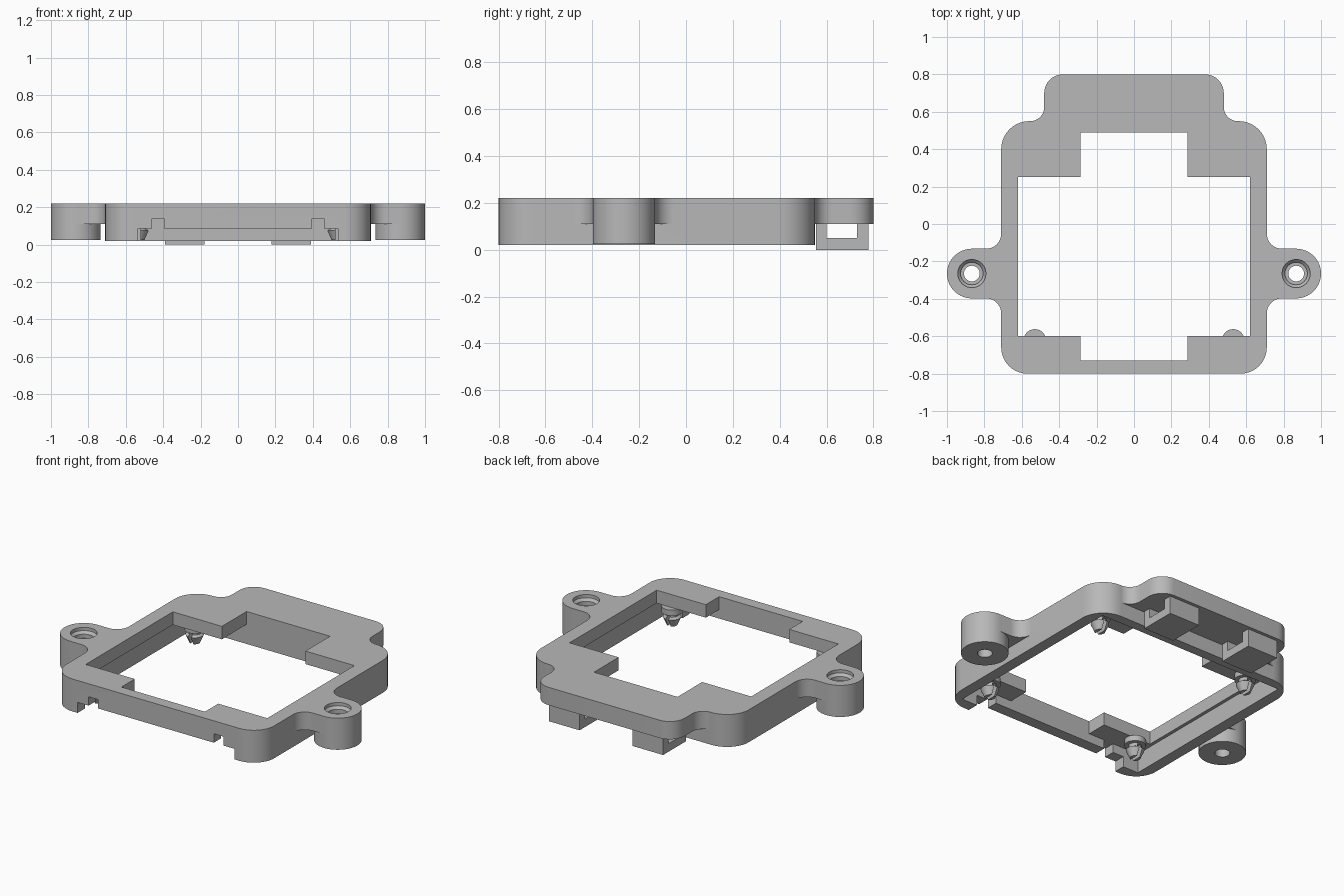
import bpy, bmesh
from math import pi, cos, sin, tan, radians
from mathutils import Vector, Matrix

if "Cube" in bpy.data.objects:
    bpy.data.objects.remove(bpy.data.objects["Cube"], do_unlink=True)

grey = bpy.data.materials.new("grey plastic")
grey.use_nodes = True
color = (0.48, 0.48, 0.48, 1)
grey.diffuse_color = color
grey.node_tree.nodes["Principled BSDF"].inputs["Base Color"].default_value = color

TOP, PLATE, STEP, BASE = 0.22, 0.14, 0.11, 0.02


def finish(name, bm):
    bmesh.ops.remove_doubles(bm, verts=bm.verts, dist=1e-4)
    bmesh.ops.recalc_face_normals(bm, faces=bm.faces)
    mesh = bpy.data.meshes.new(name)
    bm.to_mesh(mesh)
    bm.free()
    mesh.materials.append(grey)
    ob = bpy.data.objects.new(name, mesh)
    bpy.context.collection.objects.link(ob)
    return ob


def prism(name, pts, z0, z1, matrix=None):
    """Extrude a 2D outline from z0 to z1."""
    bm = bmesh.new()
    face = bm.faces.new([bm.verts.new((x, y, z0)) for x, y in pts])
    out = bmesh.ops.extrude_face_region(bm, geom=[face])["geom"]
    bmesh.ops.translate(bm, vec=(0, 0, z1 - z0),
                        verts=[v for v in out if isinstance(v, bmesh.types.BMVert)])
    if matrix:
        bm.transform(matrix)
    return finish(name, bm)


def box(name, x0, x1, y0, y1, z0, z1):
    return prism(name, [(x0, y0), (x1, y0), (x1, y1), (x0, y1)], z0, z1)


def lathe(name, profile, x, y, closed=False, steps=40):
    """Spin a list of (radius, z) about a vertical axis."""
    bm = bmesh.new()
    vs = [bm.verts.new((r, 0, z)) for r, z in profile]
    es = [bm.edges.new(p) for p in zip(vs, vs[1:])]
    if closed:
        es.append(bm.edges.new((vs[-1], vs[0])))
    bmesh.ops.spin(bm, geom=vs + es, cent=(0, 0, 0), axis=(0, 0, 1),
                   angle=2 * pi, steps=steps)
    bmesh.ops.translate(bm, vec=(x, y, 0), verts=bm.verts)
    return finish(name, bm)


def cut(ob, cutter):
    mod = ob.modifiers.new("cut", "BOOLEAN")
    mod.operation, mod.solver, mod.object = "DIFFERENCE", "EXACT", cutter
    bpy.context.view_layer.objects.active = ob
    bpy.ops.object.modifier_apply(modifier=mod.name)
    bpy.data.objects.remove(cutter, do_unlink=True)


def rounded(corners, steps=10):
    """Replace each (x, y, radius) corner by a tangent arc."""
    pts = []
    n = len(corners)
    for i, (x, y, r) in enumerate(corners):
        p = Vector((x, y))
        a = (Vector(corners[i - 1][:2]) - p).normalized()
        b = (Vector(corners[(i + 1) % n][:2]) - p).normalized()
        c = p + (a + b) * r
        for k in range(steps + 1):
            t = k / steps * pi / 2
            q = c - b * r * cos(t) - a * r * sin(t)
            if not pts or (q - pts[-1]).length > 1e-4:
                pts.append(q)
    return [tuple(q) for q in pts]


def mirrored(half):
    return half + [(-p[0],) + tuple(p[1:]) for p in reversed(half)]


# Frame outline with ears and rear extension
EAR_X, EAR_Y, EAR_R = 0.867, -0.265, 0.133
half = [(0.71, -0.8, 0.14), (0.71, EAR_Y - EAR_R, 0.08), (1, EAR_Y - EAR_R, EAR_R),
        (1, EAR_Y + EAR_R, EAR_R), (0.71, EAR_Y + EAR_R, 0.08),
        (0.71, 0.55, 0.15), (0.48, 0.55, 0.075), (0.48, 0.8, 0.1)]
frame = prism("frame", rounded(mirrored(half)), BASE, TOP)

# Stepped underside: rear extension and ears are thinner
cut(frame, box("cutter", -0.6, 0.6, 0.55, 0.9, -0.1, STEP))
for s in (-1, 1):
    x0, x1 = sorted((s * 0.71, s * 1.1))
    cut(frame, box("cutter", x0, x1, EAR_Y - 0.213, EAR_Y + 0.213, -0.1, STEP))

# Lower pocket, then the stepped opening through the top plate
cut(frame, box("cutter", -0.64, 0.64, -0.73, 0.49, -0.1, PLATE))
opening = mirrored([(0.285, -0.73), (0.285, -0.6), (0.62, -0.6),
                    (0.62, 0.25), (0.285, 0.25), (0.285, 0.49)])
cut(frame, prism("cutter", opening, 0.1, 0.3))

# Notched lower edge of the front wall
notch = mirrored([(0.535, -0.1), (0.535, 0.085), (0.46, 0.085), (0.46, PLATE),
                  (0.395, PLATE), (0.395, 0.085)])
cut(frame, prism("cutter", notch, 0.7, 0.9, Matrix.Rotation(pi / 2, 4, "X")))

parts = [frame]
for s, side in ((1, "left"), (-1, "right")):
    # Screw ear: counterbored hole and the boss below it
    cut(frame, lathe("cutter", [(0, 0.3), (0.075, 0.3), (0.075, 0.2), (0.06, 0.185),
                                (0.06, 0.16), (0.042, 0.16), (0.042, 0), (0, 0)],
                     s * EAR_X, EAR_Y))
    parts.append(lathe(side + "_ear_boss", [(0.042, 0.025), (EAR_R, 0.025),
                                            (EAR_R, STEP), (0.042, STEP)],
                       s * EAR_X, EAR_Y, closed=True))

    # Rear U-shaped strap loop, profile in y and z
    loop = [(0.555, 0), (0.78, 0), (0.78, STEP), (0.73, STEP),
            (0.73, 0.05), (0.6, 0.05), (0.6, STEP), (0.555, STEP)]
    x0 = 0.18 if s > 0 else -0.39
    axes = Matrix(((0, 0, 1, 0), (1, 0, 0, 0), (0, 1, 0, 0), (0, 0, 0, 1)))
    parts.append(prism(side + "_rear_loop", loop, x0, x0 + 0.21, axes))

    # Split snap pegs under the plate
    for y, end in ((-0.622, "front"), (0.335, "back")):
        peg = lathe(f"{side}_{end}_snap_peg",
                    [(0, PLATE), (0.06, PLATE), (0.06, 0.105), (0.036, 0.105),
                     (0.036, 0.085), (0.052, 0.075), (0.03, 0.025), (0, 0.025)],
                    s * 0.53, y, steps=28)
        cut(peg, box("cutter", s * 0.53 - 0.01, s * 0.53 + 0.01,
                     y - 0.1, y + 0.1, 0, 0.1))
        parts.append(peg)

# Smooth the round walls, keep the edges sharp
bpy.ops.object.select_all(action="DESELECT")
for ob in parts:
    ob.select_set(True)
bpy.context.view_layer.objects.active = frame
bpy.ops.object.shade_smooth_by_angle(angle=radians(30))
